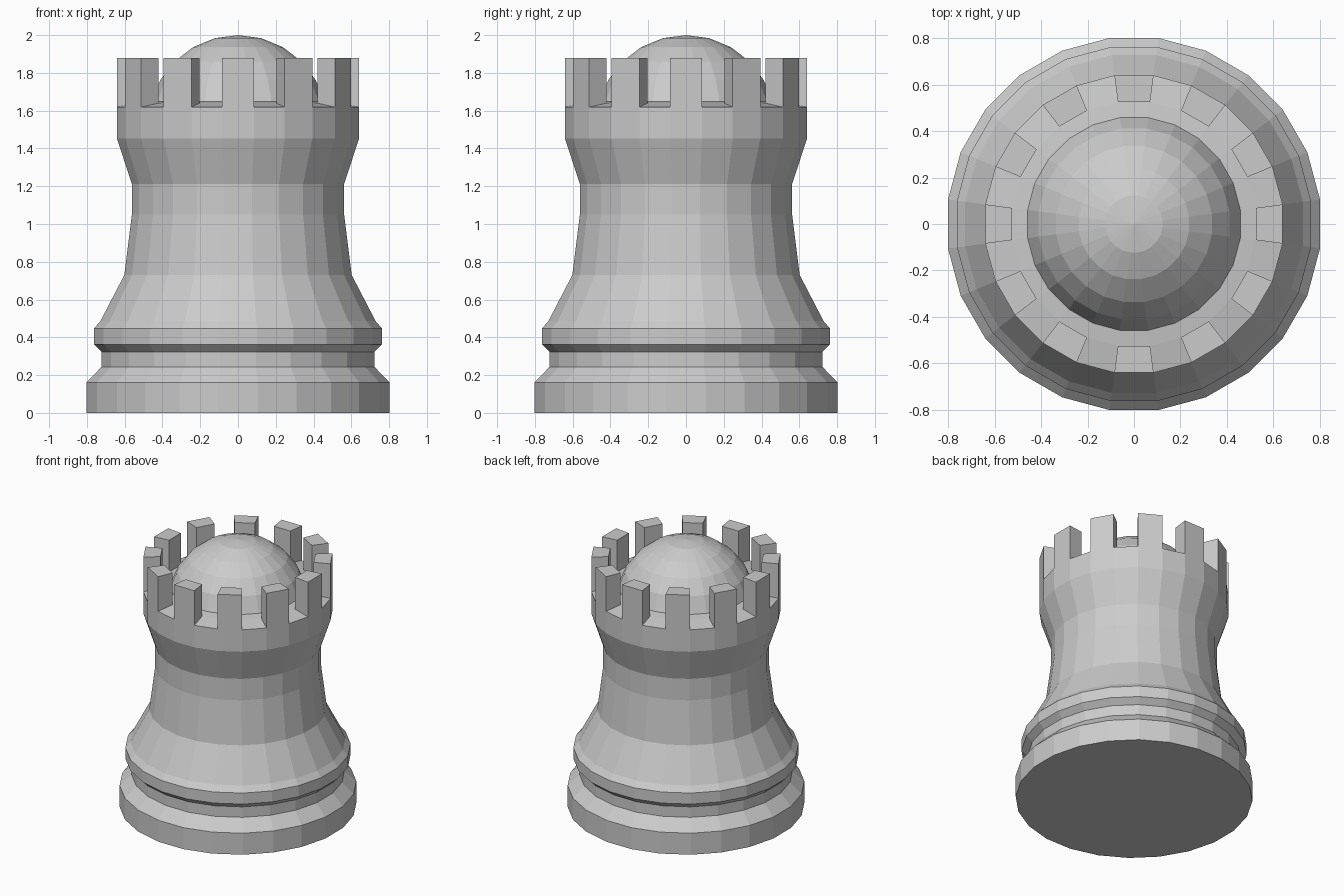
import bpy, bmesh
from math import pi, sin, cos

if "Cube" in bpy.data.objects:
    bpy.data.objects.remove(bpy.data.objects["Cube"])

SIDES = 24
STEP = 2 * pi / SIDES


def lathe(profile, cap_bottom=False):
    """Revolve (flat-to-flat radius, z) points; return the mesh and its face bands."""
    bm = bmesh.new()
    rings, bands = [], []
    for r, z in profile:
        if r == 0:
            rings.append([bm.verts.new((0, 0, z))] * SIDES)
            continue
        R = r / cos(STEP / 2)
        rings.append([bm.verts.new((R * cos((i + .5) * STEP), R * sin((i + .5) * STEP), z))
                      for i in range(SIDES)])
    for a, b in zip(rings, rings[1:]):
        band = []
        for i in range(SIDES):
            j = (i + 1) % SIDES
            corners = list(dict.fromkeys([a[i], a[j], b[j], b[i]]))
            band.append(bm.faces.new(corners))
        bands.append(band)
    if cap_bottom:
        bm.faces.new(rings[0][::-1])
    return bm, bands


def finish(bm, name):
    mesh = bpy.data.meshes.new(name)
    bm.to_mesh(mesh)
    bm.free()
    obj = bpy.data.objects.new(name, mesh)
    bpy.context.collection.objects.link(obj)


# Dome: spherical cap down to 75 degrees from the pole
DOME_R, DOME_Z = 0.475, 1.525
dome = [(DOME_R * sin(k * pi / 12), DOME_Z + DOME_R * cos(k * pi / 12)) for k in range(5, 0, -1)]
dome.append((0, 2.0))

# Tower body with stepped foot, flared neck and sloping parapet floor
body = [(0.802, 0), (0.802, 0.162), (0.722, 0.244), (0.722, 0.323), (0.763, 0.363),
        (0.763, 0.446), (0.728, 0.487), (0.602, 0.73), (0.562, 1.05), (0.562, 1.212),
        (0.641, 1.453), (0.641, 1.619), (0.525, 1.64), dome[0]]
bm, bands = lathe(body, cap_bottom=True)

# Battlements: raise every second face of the parapet floor
bm.normal_update()
raised = bmesh.ops.extrude_discrete_faces(bm, faces=bands[11][1::2])["faces"]
for face in raised:
    for v in face.verts:
        v.co.z = 1.88
finish(bm, "tower_body")

bm, _ = lathe(dome)
finish(bm, "dome")
